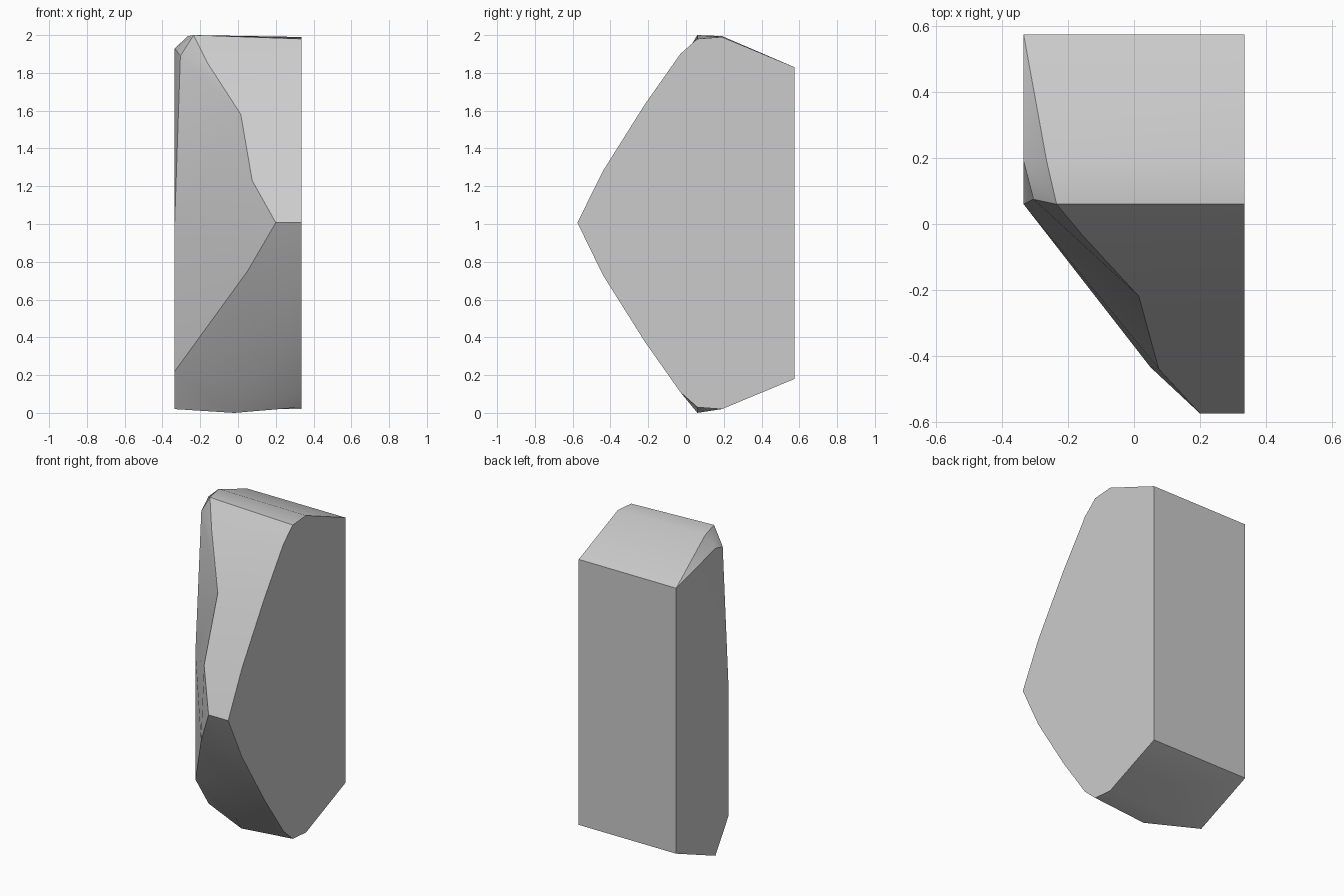
import bpy
import bmesh
import math

cube = bpy.data.objects.get("Cube")
if cube:
    bpy.data.objects.remove(cube, do_unlink=True)

HALF_WIDTH = 0.335
HEIGHT = 2.01


def make_material(name, value):
    material = bpy.data.materials.new(name)
    material.use_nodes = True
    colour = (value, value, value, 1)
    material.diffuse_color = colour
    material.node_tree.nodes["Principled BSDF"].inputs["Base Color"].default_value = colour
    return material


bm = bmesh.new()


def point(x, y, z):
    return bm.verts.new((x, y, z))


# Flat left side: half outline from back corner to front tip, mirrored in height
half_outline = [(0.575, 1.83), (0.19, 1.99), (0.06, 1.98),
                (-0.03, 1.9), (-0.22, 1.63), (-0.44, 1.28)]
outline = half_outline + [(-0.575, 1.007)]
outline += [(y, HEIGHT - z) for y, z in reversed(half_outline)]
flat_side = [point(HALF_WIDTH, y, z) for y, z in outline]

# Crease where the profile strip meets the bevelled side
crease_x = [-HALF_WIDTH, -0.265, -0.235, -0.16, 0.015, 0.075, 0.2,
            0.175, 0.11, 0.005, -0.02, -HALF_WIDTH, -HALF_WIDTH]
lift = {1: 0.005, 2: 0.02, 3: -0.05, 4: -0.05, 5: -0.05, 10: -0.03}
crease = [point(x, y, z + lift.get(i, 0))
          for i, (x, (y, z)) in enumerate(zip(crease_x, outline))]

bm.faces.new(flat_side)
count = len(outline)
for i in range(count):
    j = (i + 1) % count
    bm.faces.new((flat_side[i], crease[i], crease[j], flat_side[j]))

# Corner points of the bevelled right side
shoulder = point(-HALF_WIDTH, 0.19, 1.93)
brow = point(-0.305, 0.075, 1.89)
waist = point(-HALF_WIDTH, 0.06, 1.01)
foot = point(-HALF_WIDTH, 0.06, 0.22)
bulge = point(0.05, -0.435, 0.75)

(back_top, top_rear, top_front, neck, slope, cheek, tip,
 chin, shin, toe, base_front, base_rear, back_base) = crease

# Rear flank and top corner bevel
flank = [
    (back_top, top_rear, shoulder),
    (shoulder, top_rear, top_front, brow),
    (back_top, shoulder, waist),
    (shoulder, brow, waist),
    (back_top, waist, foot, back_base),
    (back_base, foot, base_rear),
]
# Diagonal front bevel
bevel = [
    (brow, top_front, neck), (brow, neck, slope), (brow, slope, waist),
    (waist, slope, cheek), (waist, cheek, bulge), (bulge, cheek, tip),
    (bulge, tip, chin), (waist, bulge, foot), (bulge, chin, shin),
    (bulge, shin, foot), (foot, shin, toe), (foot, toe, base_front),
    (foot, base_front, base_rear),
]
for corners in flank + bevel:
    bm.faces.new(corners)

bmesh.ops.recalc_face_normals(bm, faces=bm.faces[:])
mesh = bpy.data.meshes.new("faceted_block")
bm.to_mesh(mesh)
bm.free()

block = bpy.data.objects.new("faceted_block", mesh)
bpy.context.collection.objects.link(block)
mesh.materials.append(make_material("stone_grey", 0.6))

# Soft shading with crisp edges
bpy.ops.object.select_all(action="DESELECT")
block.select_set(True)
bpy.context.view_layer.objects.active = block
bpy.ops.object.shade_smooth_by_angle(angle=math.radians(30))
